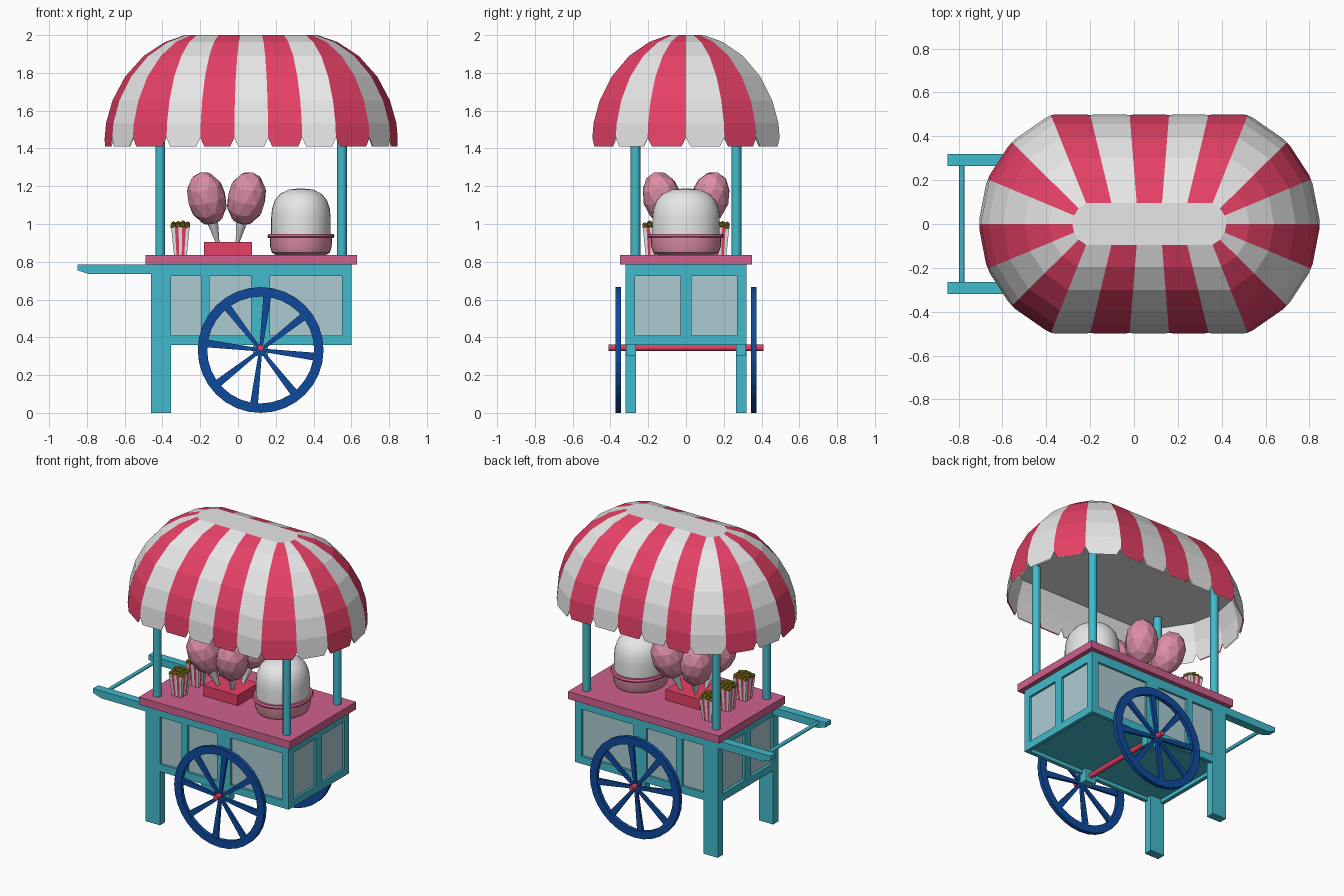
import bpy, bmesh, math, random
from mathutils import Vector, Matrix

if "Cube" in bpy.data.objects:
    bpy.data.objects.remove(bpy.data.objects["Cube"])

random.seed(4)

def mat(name, rgb):
    m = bpy.data.materials.new(name)
    lin = [(c / 255 / 12.92) if c < 11 else ((c / 255 + 0.055) / 1.055) ** 2.4 for c in rgb]
    m.diffuse_color = (*lin, 1)
    m.use_nodes = True
    m.node_tree.nodes["Principled BSDF"].inputs["Base Color"].default_value = m.diffuse_color
    return m

TEAL = mat("teal", (66, 186, 204))
WHITE = mat("white", (231, 231, 231))
RED = mat("red", (229, 64, 102))
ROSE = mat("rose", (208, 96, 142))
BLUE = mat("blue", (14, 74, 158))
PANEL = mat("pale_panel", (172, 203, 210))
CANDY = mat("candy_pink", (222, 142, 166))
CORN = mat("popcorn_yellow", (150, 132, 24))

def obj(name, bm, *mats, smooth=False):
    bmesh.ops.recalc_face_normals(bm, faces=bm.faces)
    me = bpy.data.meshes.new(name)
    bm.to_mesh(me)
    bm.free()
    o = bpy.data.objects.new(name, me)
    bpy.context.collection.objects.link(o)
    for m in mats:
        me.materials.append(m)
    if smooth:
        bpy.context.view_layer.objects.active = o
        o.select_set(True)
        bpy.ops.object.shade_smooth_by_angle(angle=math.radians(40))
        o.select_set(False)
    return o

def box(name, x, y, z, m):
    bm = bmesh.new()
    bmesh.ops.create_cube(bm, size=1)
    for v in bm.verts:
        v.co = Vector([(r[0] + r[1]) / 2 + c * (r[1] - r[0]) for r, c in zip((x, y, z), v.co)])
    return obj(name, bm, m)

def rod(name, a, b, r1, r2, m, n=12):
    a, b = Vector(a), Vector(b)
    bm = bmesh.new()
    rot = (b - a).to_track_quat('Z', 'Y').to_matrix().to_4x4()
    bmesh.ops.create_cone(bm, cap_ends=True, segments=n, radius1=r1, radius2=r2, depth=(b - a).length,
                          matrix=Matrix.Translation((a + b) / 2) @ rot)
    return obj(name, bm, m, smooth=True)

def prism(name, pts, y0, y1, m):
    """Extrude an x-z outline along y."""
    bm = bmesh.new()
    f = bm.faces.new([bm.verts.new((x, y0, z)) for x, z in pts])
    ext = bmesh.ops.extrude_face_region(bm, geom=[f])["geom"]
    bmesh.ops.translate(bm, vec=(0, y1 - y0, 0), verts=[g for g in ext if isinstance(g, bmesh.types.BMVert)])
    return obj(name, bm, m)

def lathe(name, prof, loc, sy, m, n=32):
    bm = bmesh.new()
    rings = [[bm.verts.new((loc[0] + r * math.cos(2 * math.pi * i / n),
                            loc[1] + sy * r * math.sin(2 * math.pi * i / n), z)) for i in range(n)] for r, z in prof]
    for a, b in zip(rings, rings[1:]):
        for i in range(n):
            j = (i + 1) % n
            bm.faces.new((a[i], a[j], b[j], b[i]))
    bm.faces.new(rings[0])
    bm.faces.new(rings[-1])
    return obj(name, bm, m, smooth=True)

# cart body: pale core behind a teal frame, with a recessed floor
box("panel_core", (-.44, .585), (-.305, .305), (.40, .785), PANEL)
box("body_floor", (-.45, .59), (-.31, .31), (.385, .40), TEAL)
box("counter_top", (-.49, .63), (-.35, .35), (.785, .835), ROSE)
for s in (-1, 1):
    ys = sorted((s * .295, s * .32))
    box("side_top_rail", (-.46, .60), ys, (.725, .785), TEAL)
    box("side_bottom_rail", (-.46, .60), ys, (.36, .41), TEAL)
    for a, b in ((-.195, -.15), (.07, .17), (.55, .60)):
        box("side_post", (a, b), ys, (.41, .725), TEAL)
    box("leg", (-.46, -.355), sorted((s * .265, s * .32)), (0, .785), TEAL)
    box("axle_bracket", (.08, .16), sorted((s * .265, s * .318)), (.30, .385), TEAL)
    # push handle arm
    prism("handle_arm", [(-.85, .785), (-.85, .755), (-.79, .735), (-.46, .735), (-.46, .785)],
          s * .265, s * .32, TEAL)
    for x in (-.412, .55):
        rod("canopy_pole", (x, s * .267, .83), (x, s * .267, 1.645), .026, .026, TEAL)
for x in ((-.46, -.435), (.575, .60)):
    box("end_top_rail", x, (-.31, .31), (.725, .785), TEAL)
    box("end_bottom_rail", x, (-.31, .31), (.36, .41), TEAL)
    for y in ((-.318, -.27), (-.03, .03), (.27, .318)):
        box("end_post", x, y, (.41, .725), TEAL)
rod("handle_bar", (-.785, -.28, .765), (-.785, .28, .765), .012, .012, TEAL)

# wheels: flat rim with tapered spokes
CX, CZ, N = .12, .333, 32
rod("axle", (CX, -.41, .345), (CX, .41, .345), .017, .017, RED)
for s in (-1, 1):
    bm = bmesh.new()
    rings = [[bm.verts.new((CX + r * math.cos(2 * math.pi * i / N), s * y, CZ + r * math.sin(2 * math.pi * i / N)))
              for i in range(N)] for r, y in ((.333, .345), (.333, .372), (.283, .372), (.283, .345))]
    for k in range(4):
        a, b = rings[k], rings[(k + 1) % 4]
        for i in range(N):
            j = (i + 1) % N
            bm.faces.new((a[i], a[j], b[j], b[i]))
    obj("wheel_rim", bm, BLUE)
    for k in range(8):
        t = math.radians(45 * k - 7)
        c, n = math.cos(t), math.sin(t)
        prism("spoke", [(CX + r * c - w * n, CZ + r * n + w * c) for r, w in
                        ((.0, .008), (.295, .021), (.295, -.021), (.0, -.008))], s * .35, s * .367, BLUE)

# striped canopy: stretched dome rings, one panel per stripe
END = [(0, 1), (.545, .75), (.88, .41), (1, 0), (.88, -.41), (.545, -.75)]

def ring(c, z, d=0):
    hs, pts = .25 + .2 * c, []
    for sg in (1, -1):
        pts += [Vector((.07 + sg * (hs + (.33 * c - d) * ex), sg * (.5 * c - d) * ey, z)) for ex, ey in END]
        pts += [Vector((.07 + sg * hs * (1 - .4 * k), -sg * (.5 * c - d), z)) for k in range(5)]
    return pts

bm = bmesh.new()
angles = [math.radians(a) for a in (0, 12, 24, 38, 53, 67, 79)]
levels = [(math.cos(a), 1.41 + .601 * math.sin(a)) for a in angles]
grid = [[bm.verts.new(p) for p in ring(c, z)] for c, z in levels[1:]]
P = len(grid[0])

def hem(lower, upper):
    """Bottom row of panels with small notches at the seams."""
    seam = [bm.verts.new(p.lerp(q.co, .38)) for p, q in zip(lower, upper)]
    for i in range(P):
        j = (i + 1) % P
        p, q = lower[i], lower[j]
        a, b = bm.verts.new(p.lerp(q, .12)), bm.verts.new(p.lerp(q, .88))
        yield i, bm.faces.new((upper[i], seam[i], a, b, seam[j], upper[j]))

for i, f in hem(ring(*levels[0]), grid[0]):
    f.material_index = i % 2
for a, b in zip(grid, grid[1:]):
    for i in range(P):
        j = (i + 1) % P
        bm.faces.new((a[i], a[j], b[j], b[i])).material_index = i % 2
bm.faces.new(grid[-1])
obj("canopy", bm, WHITE, RED)

# white canopy lining with a flat ceiling
bm = bmesh.new()
l1, l2 = [[bm.verts.new(p) for p in ring(*levels[k], .008)] for k in (1, 2)]
for i, f in hem(ring(*levels[0], .008), l1):
    pass
for i in range(P):
    bm.faces.new((l1[i], l1[(i + 1) % P], l2[(i + 1) % P], l2[i]))
bm.faces.new(l2)
obj("canopy_lining", bm, WHITE)

# candy floss machine
M = (.333, 0)
lathe("machine_base", [(.13, .835), (.153, .848), (.163, .88), (.165, .94)], M, 1.13, CANDY)
lathe("machine_ring", [(.158, .925), (.172, .925), (.178, .935), (.172, .947), (.158, .947)], M, 1.13, ROSE)
lathe("machine_dome", [(.158, .94), (.158, 1.03), (.153, 1.08), (.138, 1.125), (.11, 1.16), (.065, 1.182),
                       (.01, 1.188)], M, 1.13, WHITE)

# candy floss on paper cones in a red stand
box("floss_stand", (-.18, .075), (-.11, .11), (.835, .905), RED)
for sx in (-1, 1):
    for sy in (-1, 1):
        tip = Vector((-.055 + sx * .05, sy * .05, .89))
        mid = Vector((-.06 + sx * .105, sy * .125, 1.135))
        rod("paper_cone", tip, tip.lerp(mid, .65), .008, .036, WHITE)
        bm = bmesh.new()
        rot = (mid - tip).to_track_quat('Z', 'Y').to_matrix().to_4x4()
        bmesh.ops.create_icosphere(bm, subdivisions=2, radius=1,
                                   matrix=Matrix.Translation(mid) @ rot @ Matrix.Diagonal((.103, .103, .148, 1)))
        obj("candy_floss", bm, CANDY)

# striped popcorn boxes
def square(h, z, y):
    corners = [(-h, -h), (h, -h), (h, h), (-h, h)]
    return [Vector((-.305 + a[0] + (b[0] - a[0]) * k / 5, y + a[1] + (b[1] - a[1]) * k / 5, z))
            for a, b in zip(corners, corners[1:] + corners[:1]) for k in range(5)]

for y in (-.18, 0, .18):
    bm = bmesh.new()
    lo, hi = [[bm.verts.new(p) for p in square(h, z, y)] for h, z in ((.034, .835), (.049, .985))]
    for i in range(20):
        j = (i + 1) % 20
        bm.faces.new((lo[i], lo[j], hi[j], hi[i])).material_index = (i % 5) % 2
    bm.faces.new(lo)
    bm.faces.new(hi)
    obj("popcorn_box", bm, WHITE, RED)
    bm = bmesh.new()
    for k in range(16):
        px, py = (k % 4 - 1.5) * .025, (k // 4 - 1.5) * .025
        pz = 1.0 - 4 * (px * px + py * py) + random.uniform(-.004, .006)
        bmesh.ops.create_icosphere(bm, subdivisions=1, radius=.016,
                                   matrix=Matrix.Translation((-.305 + px, y + py, pz)))
    obj("popcorn", bm, CORN)
